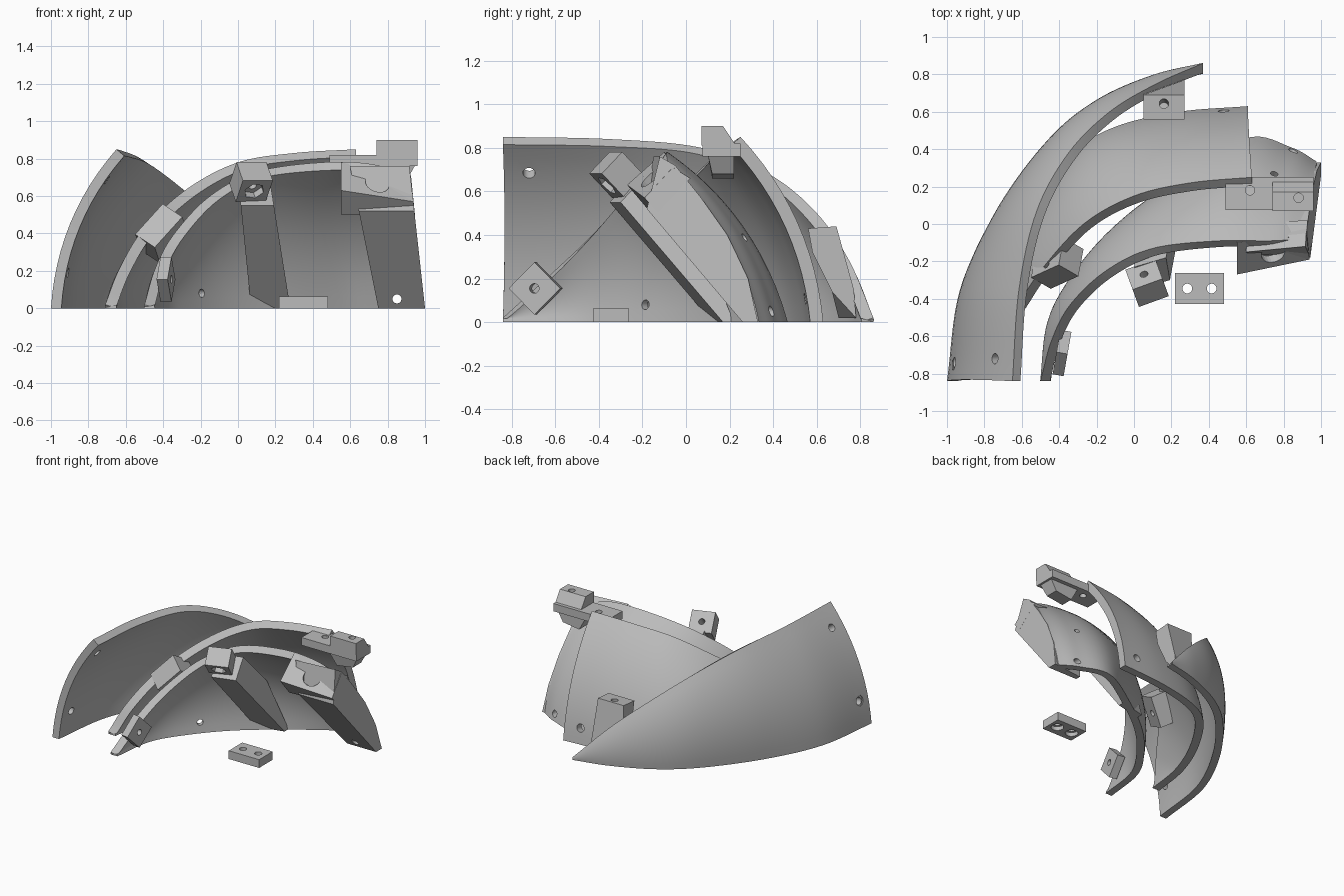
import bpy, bmesh, math
from mathutils import Vector, Euler

if "Cube" in bpy.data.objects:
    bpy.data.objects.remove(bpy.data.objects["Cube"], do_unlink=True)

grey = bpy.data.materials.new("light_grey")
grey.use_nodes = True
grey.diffuse_color = (0.5, 0.5, 0.5, 1)
grey.node_tree.nodes["Principled BSDF"].inputs["Base Color"].default_value = (0.5, 0.5, 0.5, 1)


def make(name, bm):
    bmesh.ops.recalc_face_normals(bm, faces=bm.faces)
    me = bpy.data.meshes.new(name)
    bm.to_mesh(me)
    bm.free()
    me.materials.append(grey)
    ob = bpy.data.objects.new(name, me)
    bpy.context.collection.objects.link(ob)
    return ob


def shade(ob):
    bpy.ops.object.select_all(action='DESELECT')
    ob.select_set(True)
    bpy.context.view_layer.objects.active = ob
    bpy.ops.object.shade_smooth_by_angle(angle=math.radians(30))


def spline(pts, t):
    """Smooth curve through the points, t from 0 to 1."""
    pts = [Vector(p).to_3d() for p in pts]
    s = t * (len(pts) - 1)
    i = min(int(s), len(pts) - 2)
    f = s - i
    b, c = pts[i], pts[i + 1]
    a = pts[i - 1] if i else 2 * b - c
    d = pts[i + 2] if i + 2 < len(pts) else 2 * c - b
    return 0.5 * (2 * b + (c - a) * f + (2 * a - 5 * b + 4 * c - d) * f ** 2
                  + (3 * b - a - 3 * c + d) * f ** 3)


def shell(name, bottom, top, bulge, thick, nu=48, nv=12):
    """Bowed wall between a floor curve and an upper edge curve."""
    outer = []
    for i in range(nu + 1):
        b, t = spline(bottom, i / nu), spline(top, i / nu)
        lo, hi = max(0, i / nu - .01), min(1, i / nu + .01)
        along = spline(bottom, hi) - spline(bottom, lo) + spline(top, hi) - spline(top, lo)
        out = (t - b).cross(along).normalized() * (t - b).length * bulge
        outer.append([b.lerp(t, j / nv) + out * 4 * (j / nv) * (1 - j / nv) for j in range(nv + 1)])
    bm = bmesh.new()
    o, k = [], []
    for i in range(nu + 1):
        o.append([bm.verts.new(p) for p in outer[i]])
        k.append([])
        for j in range(nv + 1):
            du = outer[min(nu, i + 1)][j] - outer[max(0, i - 1)][j]
            dv = outer[i][min(nv, j + 1)] - outer[i][max(0, j - 1)]
            n = dv.cross(du)
            if j == 0:
                n.z = 0
            n.normalize()
            # Both ends are cut square to an axis
            if i == 0:
                n.y = 0
            if i == nu:
                n.x = 0
            q = outer[i][j] - n * thick / max(n.length_squared, .5)
            q.z = max(q.z, 0)
            k[i].append(bm.verts.new(q))
    for i in range(nu):
        for j in range(nv):
            for s in (o, k):
                bm.faces.new((s[i][j], s[i + 1][j], s[i + 1][j + 1], s[i][j + 1]))
        for j in (0, nv):
            bm.faces.new((o[i][j], o[i + 1][j], k[i + 1][j], k[i][j]))
    for i in (0, nu):
        for j in range(nv):
            bm.faces.new((o[i][j], o[i][j + 1], k[i][j + 1], k[i][j]))
    return make(name, bm)


def prism(name, left, right):
    """Solid between two matching outlines."""
    bm = bmesh.new()
    a = [bm.verts.new(p) for p in left]
    b = [bm.verts.new(p) for p in right]
    bm.faces.new(a)
    bm.faces.new(b)
    for i in range(len(a)):
        j = (i + 1) % len(a)
        bm.faces.new((a[i], a[j], b[j], b[i]))
    return make(name, bm)


def box(name, loc, size, rot=(0, 0, 0)):
    bm = bmesh.new()
    bmesh.ops.create_cube(bm, size=1)
    m = Euler([math.radians(r) for r in rot]).to_matrix()
    for v in bm.verts:
        v.co = m @ Vector([c * s for c, s in zip(v.co, size)]) + Vector(loc)
    return make(name, bm)


def drill(ob, loc, axis, radius, depth=0.3, sides=24):
    """Cut a round or hexagonal hole centred at loc."""
    bm = bmesh.new()
    bmesh.ops.create_cone(bm, cap_ends=True, segments=sides, radius1=radius, radius2=radius, depth=depth)
    m = Vector((0, 0, 1)).rotation_difference(Vector(axis)).to_matrix()
    for v in bm.verts:
        v.co = m @ v.co + Vector(loc)
    cutter = make("hole_cutter", bm)
    cutter.hide_render = True
    mod = ob.modifiers.new("hole", 'BOOLEAN')
    mod.operation, mod.object = 'DIFFERENCE', cutter
    for solver in ('MANIFOLD', 'EXACT'):
        mod.solver = solver
        bpy.context.view_layer.update()
        graph = bpy.context.evaluated_depsgraph_get()
        cut = bpy.data.meshes.new_from_object(ob.evaluated_get(graph))
        if len(cut.vertices) > len(ob.data.vertices):
            ob.modifiers.clear()
            ob.data = cut
            break
    ob.modifiers.clear()
    bpy.data.objects.remove(cutter, do_unlink=True)


def screw_hole(ob, loc, axis, radius):
    """Through hole with a wider seat at the outer surface."""
    drill(ob, loc, axis, radius)
    drill(ob, Vector(loc) + Vector(axis).normalized() * .05, axis, radius * 1.5, .1)


# Outer shell
outer = shell("outer_shell",
              [(-1, -.84), (-.93, -.35), (-.73, .07), (-.45, .44), (-.2, .65), (.1, .79), (.37, .86)],
              [(-.65, -.84, .85), (-.615, -.35, .84), (-.52, .07, .8), (-.35, .38, .68),
               (-.13, .6, .5), (.12, .75, .28), (.37, .86, .02)], .085, .055)
screw_hole(outer, (-.76, -.72, .73), (-.8, 0, .6), .028)
screw_hole(outer, (-.96, -.74, .2), (-1, 0, .2), .028)
shade(outer)

# Middle shell
middle = shell("middle_shell",
               [(-.71, -.57), (-.66, -.25), (-.53, .07), (-.32, .38), (-.1, .52), (.24, .6), (.61, .63)],
               [(-.71, -.57, .02), (-.63, -.45, .22), (-.5, -.25, .43), (-.27, 0, .64),
                (0, .15, .78), (.3, .22, .83), (.63, .25, .85)], .085, .06)
screw_hole(middle, (.48, .61, .12), (0, 1, .2), .03)
shade(middle)

# Inner shell
inner = shell("inner_shell",
              [(-.5, -.84), (-.45, -.5), (-.31, -.26), (-.08, 0), (.23, .24), (.6, .46), (.84, .41), (.975, .335)],
              [(-.5, -.84, .02), (-.44, -.62, .22), (-.34, -.43, .4), (-.15, -.25, .6), (.1, -.13, .73),
               (.45, -.09, .78), (.72, -.09, .77), (.895, -.08, .71)], .09, .055)
screw_hole(inner, (-.22, -.16, .08), (-.7, .7, 0), .022)
screw_hole(inner, (.75, .3, .42), (0, .7, .7), .02)
drill(inner, (.85, .3, .05), (0, 1, 0), .024, .6)
shade(inner)

# Ribs inside the inner shell: inner line, then the buried back
rib = [(.15, 0), (-.32, .55), (-.2, .68), (.03, .42), (.2, 0)]
prism("middle_rib", [(.07 - .1 * z, y - .03, z) for y, z in rib],
      [(.28 - .16 * z, y + .02, z) for y, z in rib])
end = [(.26, 0), (-.18, .52), (-.12, .76), (-.05, .72), (.07, .57), (.19, .4), (.285, .2), (.33, 0)]
end_rib = prism("end_rib", [(.75 - .2 * z, y - (.03 if i > 1 else 0), z) for i, (y, z) in enumerate(end)],
                [(1 - .11 * z, y, z) for y, z in end])
drill(end_rib, (.85, .3, .05), (0, 1, 0), .024, .6)

# Brackets on the inner shell
block = prism("end_bracket",
              [(.55, -.1, .78), (.55, -.27, .63), (.55, -.16, .5), (.55, .0, .68)],
              [(.925, -.06, .71), (.938, -.19, .57), (.946, -.13, .5), (.927, .02, .66)])
drill(block, (.75, -.17, .68), (.3, -.7, .7), .065, .14)
drill(block, (.75, -.17, .68), (.3, -.7, .7), .03, .6)

nut = box("middle_bracket", (.07, -.315, .675), (.17, .16, .14), (-45, 0, 20))
drill(nut, (.087, -.362, .626), (-.24, .66, .7), .055, .08, 6)
drill(nut, (.07, -.315, .675), (-.24, .66, .7), .022)

tip = box("tip_bracket", (-.385, -.69, .155), (.06, .17, .17), (45, 0, -10))
drill(tip, (-.385, -.69, .155), (1, -.2, 0), .022)

# Bracket on the middle shell
side = box("side_bracket", (-.41, -.21, .4), (.14, .17, .23), (-35, 30, -30))
drill(side, (-.43, -.22, .42), (-.7, .1, .7), .022)

# Bracket on the outer shell
yz = [(.56, .43), (.69, .44), (.77, .15), (.78, .02), (.67, .14), (.58, .32)]
rear = prism("rear_bracket", [(.05, min(y, .7), z) for y, z in yz], [(.27, y, z) for y, z in yz])
drill(rear, (.16, .64, .4), (0, .1, 1), .025)

# Stepped clamp at the open end of the middle shell
plate = box("clamp_plate", (.725, .163, .79), (.47, .175, .06))
drill(plate, (.62, .18, .79), (0, 0, 1), .025)
cap = prism("clamp_block", [(.74, .07, .81), (.74, .07, .9), (.74, .17, .9), (.74, .23, .81)],
            [(.96, .07, .81), (.96, .07, .9), (.96, .17, .9), (.96, .23, .81)])
drill(cap, (.88, .14, .86), (0, 0, 1), .025)
prism("clamp_web", [(.7, .1, .77), (.7, .22, .77), (.95, .22, .77), (.95, .1, .77)],
      [(.76, .12, .66), (.76, .22, .66), (.9, .22, .68), (.9, .12, .68)])

# Loose spacer with two stepped holes
spacer = box("spacer", (.35, -.345, .032), (.26, .165, .064))
for x in (.285, .415):
    drill(spacer, (x, -.345, .03), (0, 0, 1), .026)
    drill(spacer, (x, -.345, 0), (0, 0, 1), .045, .06)
